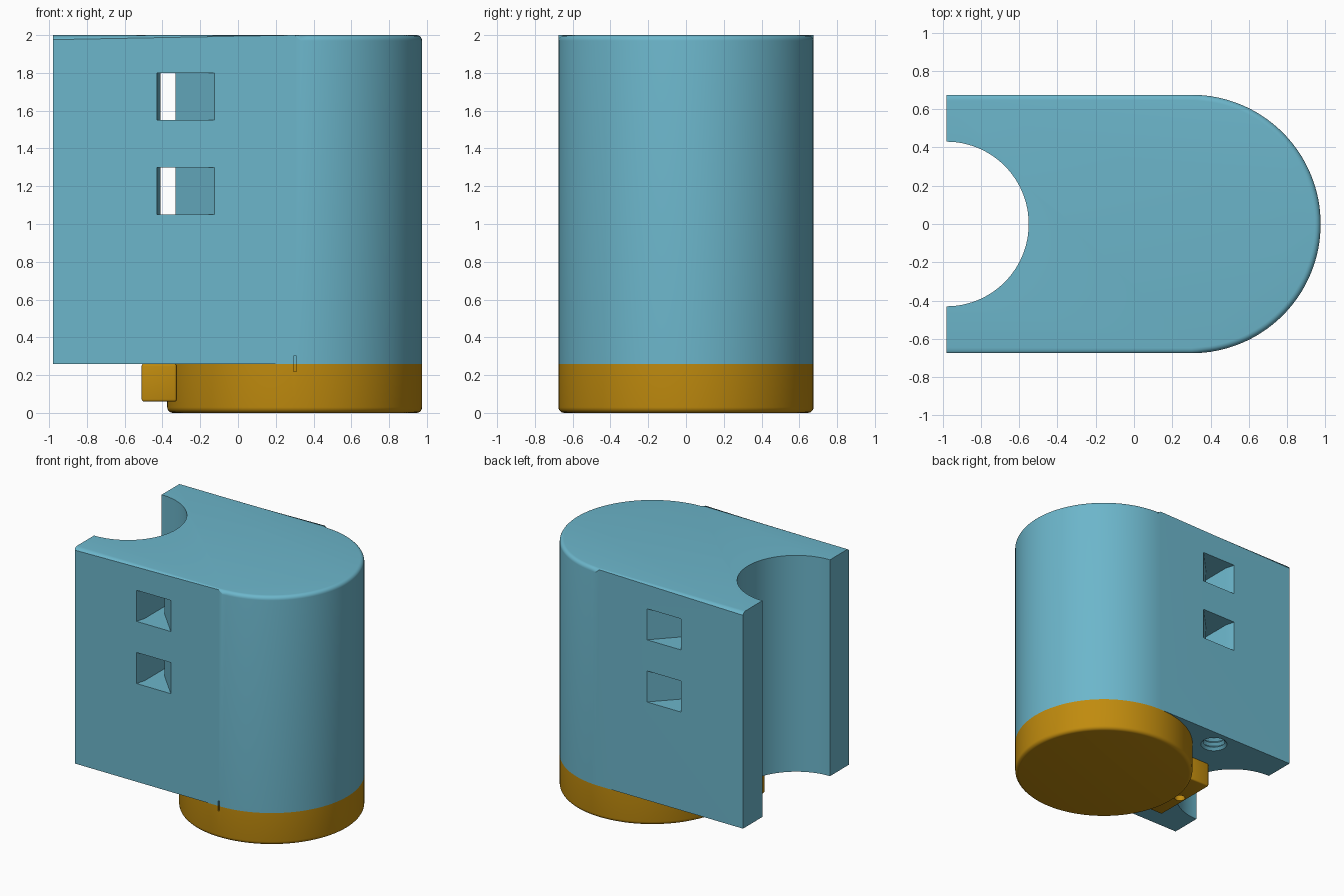
import bpy, bmesh, math

if "Cube" in bpy.data.objects:
    bpy.data.objects.remove(bpy.data.objects["Cube"])

R, CX, LEFT, SEAM, TOP = 0.675, 0.30, -0.98, 0.26, 2.0


def material(name, rgb):
    m = bpy.data.materials.new(name)
    m.diffuse_color = (*rgb, 1)
    m.use_nodes = True
    m.node_tree.nodes["Principled BSDF"].inputs["Base Color"].default_value = m.diffuse_color
    return m


BLUE = material("soft blue", (0.150, 0.468, 0.597))
GOLD = material("dark gold", (0.527, 0.258, 0.0044))


def finish(name, bm, mat=None):
    bmesh.ops.recalc_face_normals(bm, faces=bm.faces)
    me = bpy.data.meshes.new(name)
    bm.to_mesh(me)
    bm.free()
    ob = bpy.data.objects.new(name, me)
    bpy.context.collection.objects.link(ob)
    if mat:
        me.materials.append(mat)
    return ob


def prism(name, pts, z0, z1, mat=None, bevel_z=None, bevel=0.03):
    """Extrude an outline upwards and round the rim at height bevel_z."""
    bm = bmesh.new()
    f = bm.faces.new([bm.verts.new((x, y, z0)) for x, y in pts])
    up = bmesh.ops.extrude_face_region(bm, geom=[f])["geom"]
    for v in up:
        if isinstance(v, bmesh.types.BMVert):
            v.co.z = z1
    if bevel_z is not None:
        rim = [e for e in bm.edges if all(abs(v.co.z - bevel_z) < 1e-5 for v in e.verts)]
        bmesh.ops.bevel(bm, geom=rim, offset=bevel, segments=5, profile=0.5, affect='EDGES')
    return finish(name, bm, mat)


def box(name, x0, x1, y0, y1, z0, z1, mat=None):
    return prism(name, [(x0, y0), (x1, y0), (x1, y1), (x0, y1)], z0, z1, mat)


def circle(cx, cy, r, n=96):
    return [(cx + r * math.cos(2 * math.pi * i / n), cy + r * math.sin(2 * math.pi * i / n))
            for i in range(n)]


def thread_cutter(name, x, y, r, z0, pitch, turns):
    """Stack of tapered rings shaping a threaded bore."""
    prof = [(r, z0 - 0.05), (r, z0)]
    for i in range(turns):
        prof += [(r * 0.8, z0 + pitch * (i + 0.5)), (r, z0 + pitch * (i + 1))]
    bm = bmesh.new()
    rings = [[bm.verts.new((px, py, z)) for px, py in circle(x, y, rr, 32)] for rr, z in prof]
    for a, b in zip(rings, rings[1:]):
        for i in range(32):
            j = (i + 1) % 32
            bm.faces.new((a[i], a[j], b[j], b[i]))
    bm.faces.new(rings[0])
    bm.faces.new(rings[-1])
    return finish(name, bm)


def cut(ob, cutters):
    for c in cutters:
        mod = ob.modifiers.new("cut", 'BOOLEAN')
        mod.operation, mod.solver, mod.object = 'DIFFERENCE', 'EXACT', c
        bpy.context.view_layer.objects.active = ob
        bpy.ops.object.modifier_apply(modifier=mod.name)


def smooth(ob):
    bpy.ops.object.select_all(action='DESELECT')
    ob.select_set(True)
    bpy.context.view_layer.objects.active = ob
    bpy.ops.object.shade_smooth_by_angle(angle=math.radians(30))


# Main body: rounded-end block with a softened top rim, trimmed flat on the left
arc = [(CX + R * math.cos(a), R * math.sin(a))
       for a in (math.pi * (i / 64 - 0.5) for i in range(65))]
body = prism("main_body", arc + [(-1.3, R), (-1.3, -R)], SEAM, TOP, BLUE, bevel_z=TOP)

cutters = [
    box("end_trim", -2, LEFT, -1, 1, 0, 3),
    prism("channel_cutter", circle(LEFT, 0, 0.43), 0, 3),
]
# Strap slots: straight passages flaring open at both side faces
half = [(-0.125, -R), (-0.33, -0.46)]
left = [(-0.41, -0.60), (-0.43, -R)]
slot = [(-0.43, -0.8), (-0.125, -0.8)] + half
slot += [(x, -y) for x, y in reversed(half)] + [(-0.125, 0.8), (-0.43, 0.8)]
slot += [(x, -y) for x, y in reversed(left)] + left
for z in (1.05, 1.55):
    cutters.append(prism("slot_cutter", slot, z, z + 0.25))
# Threaded bores under the body
for y in (-0.53, 0.53):
    cutters.append(thread_cutter("bore_cutter", -0.35, y, 0.1, SEAM, 0.04, 8))
# Alignment mark across the seam
mark = box("mark_cutter", 0.295, 0.31, -0.8, -R + 0.015, 0.22, 0.30)
cut(body, cutters + [mark])
smooth(body)

# Round base cap with softened lower rim
cap = prism("base_cap", circle(CX, 0, R, 128), 0, SEAM, GOLD, bevel_z=0)
cut(cap, [mark])
smooth(cap)

# Latch tab beside the cap, with a small drilled hole
tab = box("latch_tab", -0.51, -0.325, -0.28, 0.28, 0.06, SEAM, GOLD)
bev = tab.modifiers.new("soft_edges", 'BEVEL')
bev.width, bev.segments = 0.012, 3
bpy.context.view_layer.objects.active = tab
bpy.ops.object.modifier_apply(modifier=bev.name)
hole = prism("tab_hole_cutter", circle(-0.455, 0, 0.04, 24), 0, 0.12)
cut(tab, [hole])
smooth(tab)

# Remove the helpers
for c in cutters + [mark, hole]:
    bpy.data.objects.remove(c, do_unlink=True)
